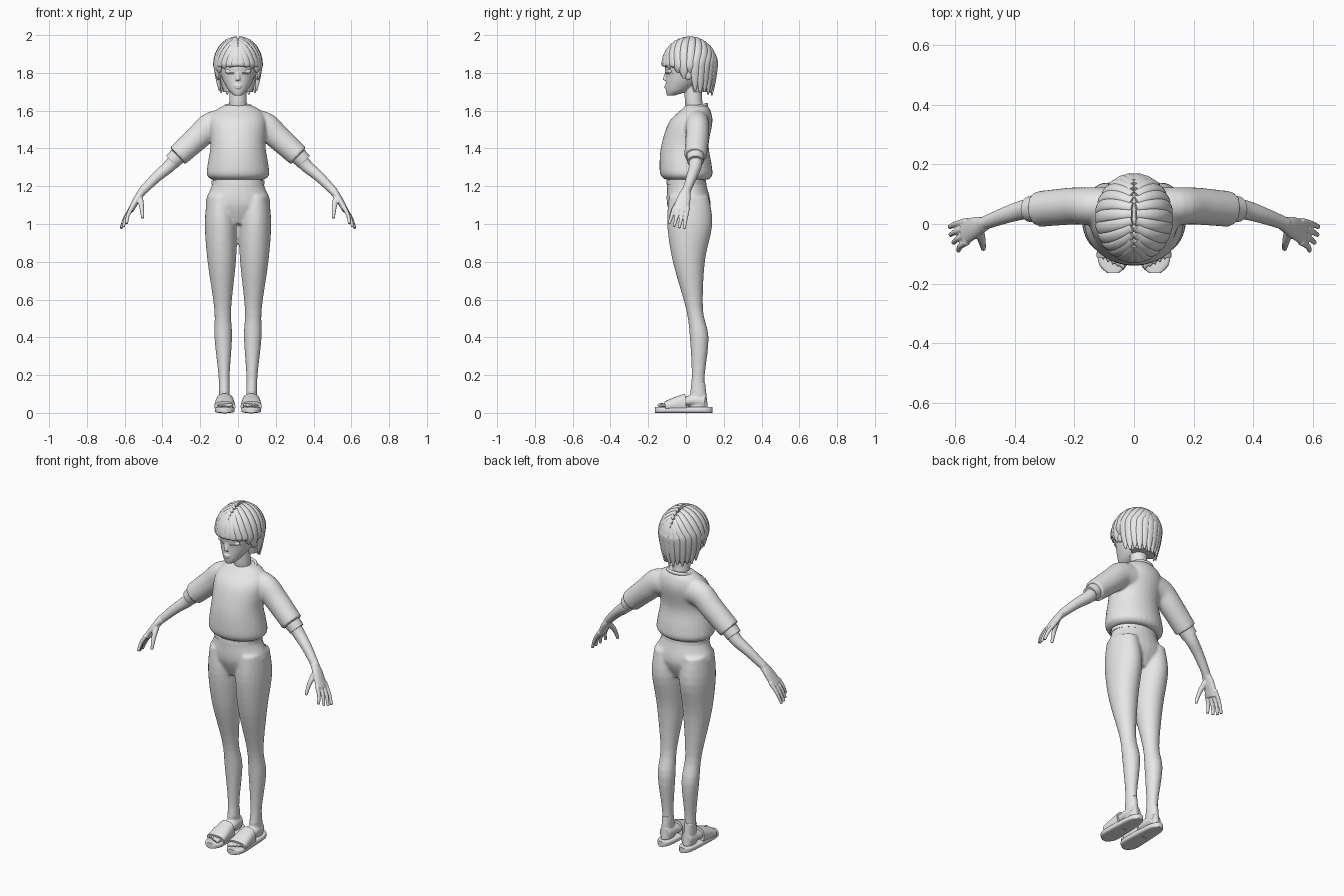
import bpy, bmesh, math
from mathutils import Vector, Matrix

cube = bpy.data.objects.get("Cube")
if cube:
    bpy.data.objects.remove(cube, do_unlink=True)

GREY = (.8, .8, .8, 1)
clay = bpy.data.materials.new("clay_grey")
clay.use_nodes = True
clay.diffuse_color = GREY
clay.node_tree.nodes["Principled BSDF"].inputs["Base Color"].default_value = GREY

SIDES = (("left", 1), ("right", -1))
ACROSS = Vector((0, 1, 0))
UP = Vector((0, 0, 1))


def lerp(start, end, t):
    return start + (end - start) * t


def spline(keys, steps):
    """Smooth curve through keys of any dimension."""
    out = []
    last = len(keys) - 1
    for i in range(last):
        before, here = keys[max(i - 1, 0)], keys[i]
        there, after = keys[i + 1], keys[min(i + 2, last)]
        for k in range(steps):
            t = k / steps
            out.append([b + t / 2 * (c - a + t * (2 * a - 5 * b + 4 * c - d + t * (3 * (b - c) + d - a)))
                        for a, b, c, d in zip(before, here, there, after)])
    return out + [list(keys[last])]


def tube(bm, keys, ref=None, steps=4, segs=24, power=1, side=1):
    """Closed loft of (x, y, z, width, depth) sections; level rings when ref is None."""
    sections = spline(keys, steps)
    centres = [Vector((s[0] * side, s[1], s[2])) for s in sections]
    rings = []
    for i, (centre, section) in enumerate(zip(centres, sections)):
        across, deep = Vector((1, 0, 0)), ACROSS
        if ref is not None:
            along = (centres[min(i + 1, len(centres) - 1)] - centres[max(i - 1, 0)]).normalized()
            facing = ref(centre) if callable(ref) else ref
            across = facing.cross(along).normalized()
            deep = along.cross(across)
        ring = []
        for k in range(segs):
            angle = math.tau * k / segs
            c, s = [math.copysign(abs(v) ** power, v) for v in (math.cos(angle), math.sin(angle))]
            ring.append(bm.verts.new(centre + across * c * section[3] + deep * s * section[4]))
        rings.append(ring)
    for low, high in zip(rings, rings[1:]):
        for k in range(segs):
            bm.faces.new((low[k - 1], low[k], high[k], high[k - 1]))
    bm.faces.new(rings[0][::-1])
    bm.faces.new(rings[-1])


def level(z, half, front, back, x=0):
    """Horizontal section given by its half width and its front and back."""
    return (x, (front + back) / 2, z, half, (back - front) / 2)


def taper(bm, *points, start, end, flat=(1, 1), **options):
    """Tube whose radius, and depth to width ratio, change evenly along its points."""
    keys = []
    for i, point in enumerate(points):
        t = i / (len(points) - 1)
        radius = lerp(start, end, t)
        keys.append((*point, radius, radius * lerp(*flat, t)))
    tube(bm, keys, **options)


def ball(bm, centre, radii, side=1):
    x, y, z = centre
    matrix = Matrix.Translation((x * side, y, z)) @ Matrix.Diagonal((*radii, 1))
    bmesh.ops.create_uvsphere(bm, u_segments=20, v_segments=12, radius=1, matrix=matrix)


def finish(name, bm, voxel=None, soften=3):
    """Make the object; a voxel size blends its overlapping volumes into one skin."""
    bmesh.ops.recalc_face_normals(bm, faces=bm.faces)
    mesh = bpy.data.meshes.new(name)
    bm.to_mesh(mesh)
    bm.free()
    mesh.materials.append(clay)
    ob = bpy.data.objects.new(name, mesh)
    bpy.context.collection.objects.link(ob)
    bpy.ops.object.select_all(action='DESELECT')
    ob.select_set(True)
    bpy.context.view_layer.objects.active = ob
    bpy.ops.object.shade_smooth_by_angle(angle=math.radians(50))
    if voxel:
        blend = ob.modifiers.new("blend", 'REMESH')
        blend.mode, blend.voxel_size, blend.use_smooth_shade = 'VOXEL', voxel, True
        ob.modifiers.new("soften", 'SMOOTH').iterations = soften


# Trousers: pelvis and two legs blended together
bm = bmesh.new()
tube(bm, [level(z=1, half=.08, front=-.06, back=.09), level(z=1.1, half=.17, front=-.1, back=.13),
          level(z=1.2, half=.14, front=-.1, back=.11), level(z=1.25, half=.13, front=-.1, back=.1)])
leg = [level(z=.1, half=.03, front=.02, back=.1), level(z=.2, half=.03, front=.03, back=.1),
       level(z=.4, half=.047, front=.02, back=.12), level(z=.55, half=.045, front=0, back=.09),
       level(z=.8, half=.075, front=-.07, back=.1), level(z=1, half=.086, front=-.1, back=.14),
       level(z=1.15, half=.07, front=-.09, back=.12)]
leg = [(.07 + z / 50, y, z, half, depth) for x, y, z, half, depth in leg]
for name, side in SIDES:
    tube(bm, leg, side=side)
finish("trousers", bm, voxel=.008, soften=6)
bm = bmesh.new()
tube(bm, [level(z=1.21, half=.14, front=-.104, back=.108), level(z=1.23, half=.14, front=-.102, back=.106)])
finish("waistband", bm)

# Loose top: torso with puffed hem, sleeves, cuffs and collar
bm = bmesh.new()
tube(bm, [level(z=1.235, half=.14, front=-.11, back=.12), level(z=1.26, half=.165, front=-.135, back=.14),
          level(z=1.32, half=.16, front=-.14, back=.135), level(z=1.42, half=.145, front=-.13, back=.12),
          level(z=1.54, half=.15, front=-.09, back=.14), level(z=1.6, half=.12, front=-.03, back=.13),
          level(z=1.63, half=.07, front=0, back=.11)], segs=32)
for name, side in SIDES:
    taper(bm, (.05, .06, 1.53), (.14, .06, 1.52), (.21, .06, 1.46), (.32, .05, 1.36),
          start=.08, end=.06, flat=(.8, 1), ref=ACROSS, side=side)
finish("top", bm, voxel=.008, soften=4)
for name, side in SIDES:
    bm = bmesh.new()
    taper(bm, (.32, .05, 1.36), (.35, .05, 1.33), start=.046, end=.043, ref=ACROSS, side=side)
    finish(name + "_cuff", bm)
bm = bmesh.new()
angles = [math.tau * k / 32 for k in range(33)]
tube(bm, [(.07 * math.cos(a), .055 + .055 * math.sin(a), 1.62 + .01 * math.sin(a), .008, .01)
          for a in angles], ref=UP, steps=1, segs=10)
finish("collar", bm)

# Arms and hands, with four fanned fingers and a thumb
for name, side in SIDES:
    bm = bmesh.new()
    limb = dict(ref=ACROSS, side=side)
    taper(bm, (.3, .05, 1.38), (.36, .05, 1.31), (.43, .03, 1.25), (.51, 0, 1.17),
          start=.04, end=.022, **limb)
    taper(bm, (.5, 0, 1.18), (.53, -.01, 1.14), (.57, -.03, 1.07),
          start=.022, end=.016, flat=(1, 2.7), **limb)
    for k in range(4):
        fan = k / 3
        knuckle = Vector((.56, .01 - .07 * fan, 1.09))
        tip = Vector((.62 - .03 * fan ** 2, -.01 - .08 * fan, .975 + .025 * fan ** 2))
        bend = (knuckle + tip) / 2 + Vector((.008, 0, 0))
        taper(bm, knuckle, bend, tip, start=.012, end=.008, **limb)
    taper(bm, (.52, -.02, 1.14), (.51, -.06, 1.09), (.505, -.085, 1.03), start=.017, end=.008, **limb)
    finish(name + "_arm", bm, voxel=.004)

# Feet and slide sandals
for name, side in SIDES:
    bm = bmesh.new()
    taper(bm, (.073, .065, .16), (.072, .065, .03), start=.028, end=.03, flat=(1.3, 1.7), side=side)
    taper(bm, (.07, .1, .06), (.07, .03, .065), (.07, -.1, .04),
          start=.034, end=.044, flat=(1.2, .35), ref=UP, side=side)
    for k in range(5):
        size = .0125 - .001 * k
        ball(bm, (.037 + .0165 * k, -.128 + .006 * k, .04), (size * .72, size * 2, size), side)
    finish(name + "_foot", bm, voxel=.004, soften=2)

    bm = bmesh.new()
    sole = []
    for k in range(25):
        t = k / 24
        half = lerp(.042, .057, t) * max(.1, 1 - abs(2 * t - 1) ** 6) ** .5
        sole.append((.07, lerp(.14, -.165, t), .016, half, .016))
    tube(bm, sole, ref=UP, steps=1, segs=32, power=.5, side=side)
    finish(name + "_sole", bm)

    bm = bmesh.new()
    taper(bm, (.07, 0, .05), (.07, -.05, .045), (.07, -.11, .034),
          start=.048, end=.056, flat=(1.1, .47), ref=UP, segs=32, power=.8, side=side)
    finish(name + "_strap", bm)

# Neck, face, nose, lips and ears
bm = bmesh.new()
taper(bm, (0, .055, 1.58), (0, .04, 1.65), (0, .04, 1.76), start=.048, end=.045)
tube(bm, [level(z=1.68, half=.02, front=-.1, back=-.06), level(z=1.71, half=.052, front=-.107, back=.02),
          level(z=1.78, half=.087, front=-.107, back=.1), level(z=1.87, half=.1, front=-.11, back=.14),
          level(z=1.96, half=.06, front=-.06, back=.1)], segs=32)
taper(bm, (0, -.1, 1.81), (0, -.112, 1.76), start=.009, end=.012, ref=ACROSS)
for lip_z, lip_half in ((1.732, .02), (1.722, .016)):
    ball(bm, (0, -.106, lip_z), (lip_half, .008, .006))
for name, side in SIDES:
    ball(bm, (.104, .012, 1.795), (.014, .022, .034), side)
finish("head", bm, voxel=.004, soften=2)

# Closed eyes, lashes and brows that follow the curve of the face
for name, side in SIDES:
    bm = bmesh.new()
    ball(bm, (.044, -.084, 1.808), (.025, .014, .014), side)
    finish(name + "_eyelid", bm)
    for part, z in (("lash", 1.798), ("brow", 1.838)):
        bm = bmesh.new()
        curve = []
        for k in range(6):
            x = .02 + .01 * k
            curve.append((x, .01 - .118 * math.sqrt(1 - (x / .095) ** 2), z))
        taper(bm, *curve, start=.004, end=.002, ref=UP, segs=8, side=side)
        finish(name + "_" + part, bm)

# Bobbed hair: an inner mass under parted locks
bm = bmesh.new()
tube(bm, [level(z=1.7, half=.075, front=.03, back=.12), level(z=1.78, half=.1, front=.01, back=.14),
          level(z=1.87, half=.11, front=-.03, back=.15), level(z=1.97, half=.05, front=-.05, back=.09)])
finish("hair_mass", bm)

CROWN = Vector((0, .02, 1.848))
RADII = Vector((.117, .136, .138))


def outward(point):
    return point - Vector((0, CROWN.y, min(point.z, CROWN.z)))


def lock(bm, part_angle, azimuth, end_z, gather, side):
    """One lock from the parting, over the crown and down to a pointed tip."""
    start = Vector((.06, math.sin(part_angle), math.cos(part_angle))).normalized()
    end = Vector((math.sin(azimuth), -math.cos(azimuth), 0))
    keys = []
    for k in range(5):
        t = k / 4
        keys.append((*(CROWN + start.slerp(end, t) * RADII), lerp(.016, .026, t), lerp(.009, .015, t)))
    for drop, width, depth in ((.55, .022, .013), (1, .005, .004)):
        hang = CROWN + end * RADII * lerp(1, gather, drop)
        hang.z = lerp(CROWN.z, end_z, drop)
        keys.append((*hang, width, depth))
    tube(bm, keys, ref=outward, segs=14, side=side)


LOCKS = 13
for name, side in SIDES:
    bm = bmesh.new()
    for k in range(LOCKS):
        t = k / (LOCKS - 1)
        turn = lerp(7, 173, t)
        odd = k % 2
        if turn < 55:       # fringe
            end_z, gather = 1.84 - .01 * odd, .97
        elif turn < 97:     # beside the ear
            end_z, gather = 1.8 - .03 * odd, .95
        else:               # back
            end_z, gather = lerp(1.72, 1.68, t) + .01 * odd, .86
        lock(bm, math.radians(lerp(-52, 64, t)), math.radians(turn), end_z, gather, side)
    finish(name + "_hair", bm)
